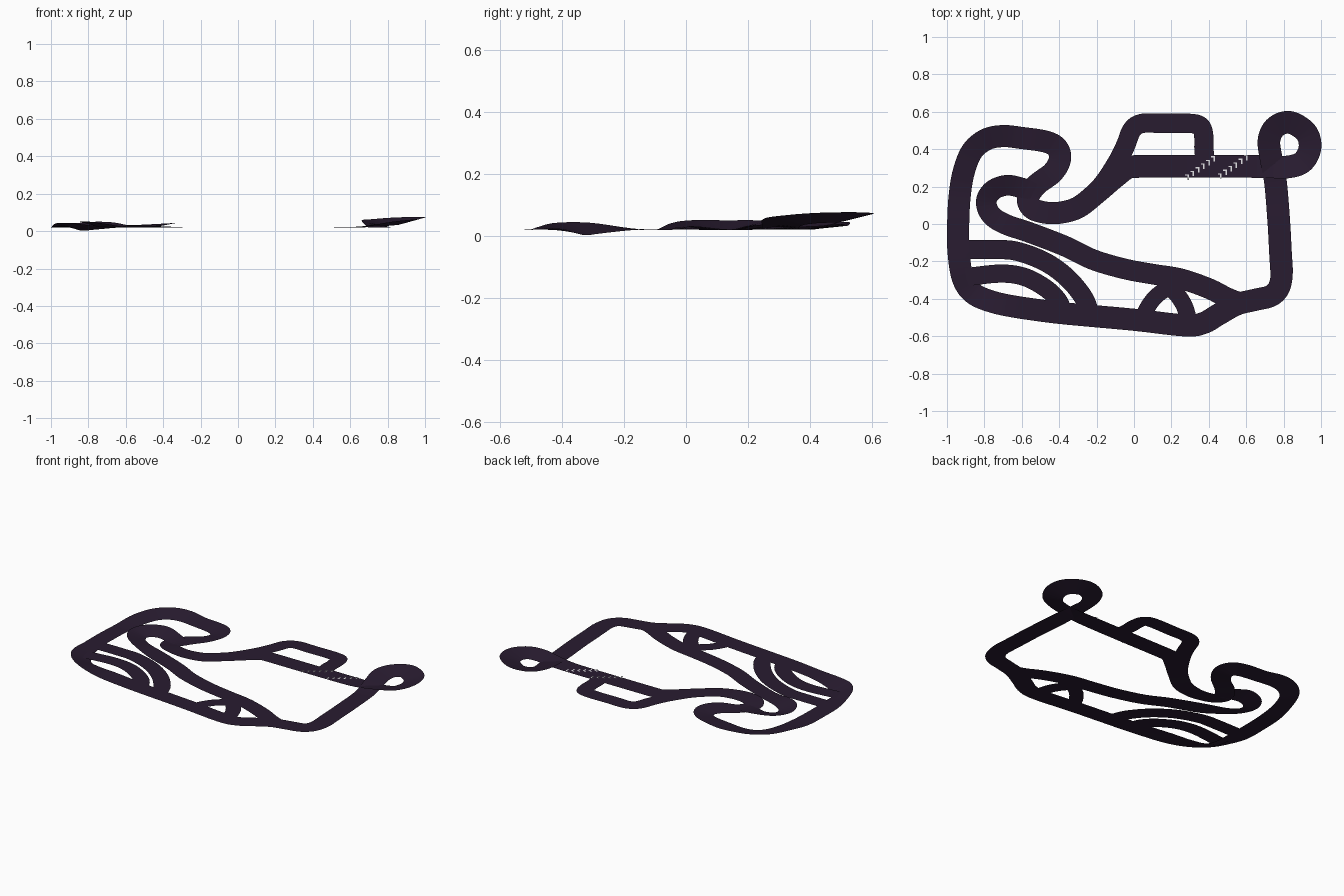
import bpy, bmesh
from mathutils import Vector

BASE = 0.02     # normal road height
WIDTH = 0.118   # road width


def material(name, colour):
    m = bpy.data.materials.new(name)
    m.diffuse_color = (*colour, 1)
    return m


asphalt = material("dark asphalt", (0.022, 0.0115, 0.030))
paint = material("white paint", (0.8, 0.8, 0.82))


def finish(bm, name, mat):
    mesh = bpy.data.meshes.new(name)
    bm.to_mesh(mesh)
    bm.free()
    mesh.materials.append(mat)
    ob = bpy.data.objects.new(name, mesh)
    bpy.context.collection.objects.link(ob)
    return ob


def spline(pts, steps=7):
    """Catmull-Rom through (x, y, left height, right height)."""
    pts = [Vector(p if len(p) == 4 else (*p, BASE, BASE)) for p in pts]
    ext = [2 * pts[0] - pts[1]] + pts + [2 * pts[-1] - pts[-2]]
    out = []
    for i in range(1, len(ext) - 2):
        a, b, c, d = ext[i - 1:i + 3]
        for k in range(steps):
            t = k / steps
            out.append(0.5 * (2 * b + (c - a) * t + (2 * a - 5 * b + 4 * c - d) * t * t
                              + (3 * b - a - 3 * c + d) * t ** 3))
    out.append(pts[-1])
    return out


def road(name, pts, width=WIDTH):
    """Flat or banked ribbon following a path."""
    line = spline(pts)
    bm = bmesh.new()
    prev = None
    for i, p in enumerate(line):
        t = (line[min(i + 1, len(line) - 1)] - line[max(i - 1, 0)]).to_2d().normalized()
        n = Vector((-t.y, t.x)) * width / 2
        pair = (bm.verts.new((p.x + n.x, p.y + n.y, p[2])),
                bm.verts.new((p.x - n.x, p.y - n.y, p[3])))
        if prev:
            f = bm.faces.new((prev[0], prev[1], pair[1], pair[0]))
            f.smooth = True
        prev = pair
    return finish(bm, name, asphalt)


# Start straight and the raised, banked loop, then the right side
road("start_straight_and_loop", [
    (-0.03, 0.306), (0.05, 0.308), (0.3, 0.308), (0.6, 0.308, 0.02, 0.022), (0.72, 0.306, 0.022, 0.033),
    (0.83, 0.306, 0.03, 0.052), (0.905, 0.335, 0.035, 0.063), (0.941, 0.41, 0.04, 0.073),
    (0.92, 0.49, 0.042, 0.076), (0.835, 0.543, 0.042, 0.073), (0.758, 0.52, 0.038, 0.064),
    (0.722, 0.45, 0.032, 0.058), (0.733, 0.35, 0.028, 0.04), (0.757, 0.22), (0.775, 0),
    (0.783, -0.15), (0.79, -0.26)], 0.121)

# Right corner and the long bottom side
road("right_corner_and_bottom", [
    (0.783, -0.15), (0.79, -0.26), (0.775, -0.34), (0.73, -0.385), (0.65, -0.405), (0.55, -0.43),
    (0.45, -0.485), (0.37, -0.53), (0.27, -0.542), (0, -0.512), (-0.4, -0.475), (-0.62, -0.445)])

# Banked left corner, top left bend, hairpin and S-bend back to the start
road("left_side_and_hairpin", [
    (-0.4, -0.475), (-0.62, -0.445), (-0.76, -0.415, 0.03, 0.01), (-0.86, -0.37, 0.042, 0.002),
    (-0.915, -0.29, 0.042, 0.008), (-0.938, -0.15, 0.022, 0.02), (-0.94, 0), (-0.932, 0.15),
    (-0.91, 0.28, 0.035, 0.02), (-0.865, 0.39, 0.042, 0.02), (-0.79, 0.452, 0.045, 0.02),
    (-0.7, 0.47, 0.042, 0.02), (-0.6, 0.46, 0.032, 0.02), (-0.47, 0.44, 0.037, 0.02),
    (-0.41, 0.405, 0.042, 0.02), (-0.396, 0.345, 0.042, 0.02), (-0.435, 0.275, 0.035, 0.02),
    (-0.52, 0.21), (-0.567, 0.14), (-0.545, 0.085, 0.02, 0.03), (-0.48, 0.062, 0.02, 0.03),
    (-0.4, 0.06, 0.02, 0.025), (-0.3, 0.088), (-0.2, 0.165), (-0.1, 0.25), (-0.03, 0.3), (0.05, 0.308)])

# Pit lane
road("pit_lane", [
    (-0.26, 0.12), (-0.17, 0.21), (-0.09, 0.33), (-0.045, 0.42), (-0.01, 0.505), (0.045, 0.538), (0.15, 0.538),
    (0.3, 0.538), (0.358, 0.52), (0.374, 0.46), (0.374, 0.4), (0.385, 0.3)], 0.103)

# Inner banked hairpin and infield diagonal
road("infield_road", [
    (-0.54, 0.165), (-0.6, 0.192, 0.02, 0.03), (-0.68, 0.207, 0.02, 0.048), (-0.755, 0.18, 0.02, 0.05),
    (-0.79, 0.12, 0.02, 0.05), (-0.765, 0.05, 0.02, 0.05), (-0.69, 0, 0.02, 0.04), (-0.56, -0.045),
    (-0.37, -0.118), (-0.22, -0.19), (-0.05, -0.24), (0.1, -0.268), (0.25, -0.293), (0.4, -0.345),
    (0.5, -0.395), (0.59, -0.43)], 0.11)

# Cut-through arcs in the lower left
road("outer_arc", [
    (-0.94, -0.137), (-0.75, -0.137), (-0.63, -0.145), (-0.48, -0.2), (-0.36, -0.285),
    (-0.272, -0.39), (-0.235, -0.48)], 0.102)
road("inner_arc", [
    (-0.92, -0.29), (-0.85, -0.278), (-0.7, -0.265), (-0.58, -0.285), (-0.47, -0.345),
    (-0.405, -0.41), (-0.38, -0.47)], 0.097)

# Two short link roads on the lower right
road("link_left", [(0.05, -0.5), (0.07, -0.45), (0.12, -0.385), (0.21, -0.32)], 0.085)
road("link_right", [(0.14, -0.31), (0.21, -0.355), (0.265, -0.43), (0.295, -0.52)], 0.09)

# Painted starting grid: two slanted rows of small brackets
bm = bmesh.new()


def plate(x0, y0, x1, y1, z=0.024):
    bm.faces.new([bm.verts.new(c) for c in ((x0, y0, z), (x1, y0, z), (x1, y1, z), (x0, y1, z))])


for sx, sy in ((0.285, 0.252), (0.46, 0.258)):
    for i in range(6):
        x, y = sx + 0.028 * i, sy + 0.0195 * i
        plate(x, y - 0.016, x + 0.008, y + 0.013)
        plate(x - 0.012, y + 0.007, x, y + 0.013)
finish(bm, "starting_grid_marks", paint)
